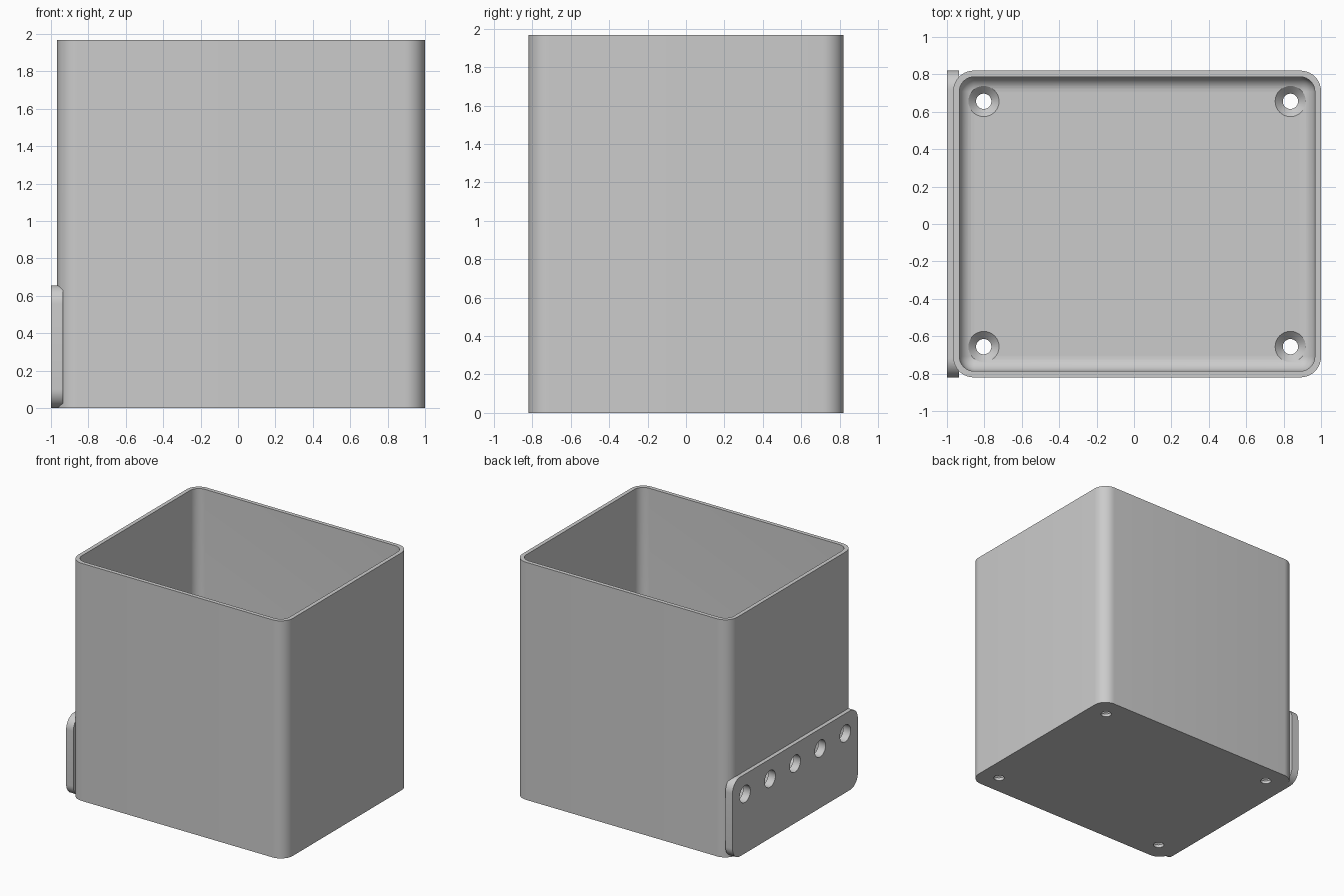
import bpy, bmesh, math
from mathutils import Matrix, Vector

if "Cube" in bpy.data.objects:
    bpy.data.objects.remove(bpy.data.objects["Cube"])

grey = bpy.data.materials.new("light grey")
grey.use_nodes = True
grey.diffuse_color = (0.6, 0.6, 0.6, 1)
grey.node_tree.nodes["Principled BSDF"].inputs["Base Color"].default_value = (0.6, 0.6, 0.6, 1)

WALL, FLOOR, HEIGHT = 0.033, 0.066, 1.967
BOX_X, HALF_X, HALF_Y = 0.0165, 0.9835, 0.82
OUTER_R, INNER_R = 0.11, 0.08


def rounded_rect(hx, hy, r, steps=10):
    """Counter-clockwise outline of a rectangle with round corners."""
    pts = []
    for q, (sx, sy) in enumerate([(1, 1), (-1, 1), (-1, -1), (1, -1)]):
        for i in range(steps + 1):
            a = (q + i / steps) * math.pi / 2
            pts.append((sx * (hx - r) + r * math.cos(a), sy * (hy - r) + r * math.sin(a)))
    return pts


def circle(r, n=32):
    return [(r * math.cos(i * math.tau / n), r * math.sin(i * math.tau / n)) for i in range(n)]


def loft(name, layers, matrix):
    """Closed solid through (outline, height) layers."""
    bm = bmesh.new()
    rings = [[bm.verts.new(matrix @ Vector((x, y, z))) for x, y in pts] for pts, z in layers]
    n = len(rings[0])
    for a, b in zip(rings, rings[1:]):
        for i in range(n):
            j = (i + 1) % n
            bm.faces.new((a[i], a[j], b[j], b[i]))
    bm.faces.new(rings[0][::-1])
    bm.faces.new(rings[-1])
    bmesh.ops.recalc_face_normals(bm, faces=bm.faces)
    mesh = bpy.data.meshes.new(name)
    bm.to_mesh(mesh)
    bm.free()
    mesh.materials.append(grey)
    obj = bpy.data.objects.new(name, mesh)
    bpy.context.collection.objects.link(obj)
    return obj


def combine(target, tool, operation):
    """Apply a boolean and discard the tool."""
    mod = target.modifiers.new(operation.title(), "BOOLEAN")
    mod.operation, mod.object, mod.solver = operation, tool, "EXACT"
    bpy.context.view_layer.objects.active = target
    bpy.ops.object.modifier_apply(modifier=mod.name)
    bpy.data.objects.remove(tool)


# Outer box
centre = Matrix.Translation((BOX_X, 0, 0))
outline = rounded_rect(HALF_X, HALF_Y, OUTER_R)
box = loft("open_box", [(outline, 0), (outline, HEIGHT)], centre)

# Mounting plate on the right side, local z running along +x
sideways = Matrix(((0, 0, 1, -1), (1, 0, 0, 0), (0, 1, 0, 0.328), (0, 0, 0, 1)))
plate_outline = rounded_rect(HALF_Y, 0.328, 0.1)
plate = loft("mounting_plate", [(plate_outline, 0), (plate_outline, 0.065)], sideways)
combine(box, plate, "UNION")

# Cavity with a rounded floor edge
layers = []
for i in range(9):
    a = (0.02 + 0.98 * i / 8) * math.pi / 2
    inset = INNER_R * (1 - math.sin(a))
    layers.append((rounded_rect(HALF_X - WALL - inset, HALF_Y - WALL - inset, INNER_R - inset),
                   FLOOR + INNER_R * (1 - math.cos(a))))
layers.append((layers[-1][0], HEIGHT + 0.1))
combine(box, loft("cavity_cutter", layers, centre), "DIFFERENCE")

# Countersunk screw holes in the floor
for x in (-0.82, 0.82):
    for y in (-0.656, 0.656):
        hole = loft("screw_cutter",
                    [(circle(0.041), -0.05), (circle(0.041), FLOOR - 0.041),
                     (circle(0.082), FLOOR), (circle(0.082), FLOOR + 0.05)],
                    Matrix.Translation((BOX_X + x, y, 0)))
        combine(box, hole, "DIFFERENCE")

# Row of holes through the plate and wall
for k in range(-2, 3):
    ring = circle(0.07)
    hole = loft("plate_hole_cutter", [(ring, -0.05), (ring, 0.15)],
                Matrix.Translation((0, 0.328 * k, 0.164)) @ sideways)
    combine(box, hole, "DIFFERENCE")

# Smooth the rounded edges, keep the rest crisp
bpy.ops.object.select_all(action="DESELECT")
box.select_set(True)
bpy.context.view_layer.objects.active = box
bpy.ops.object.shade_smooth_by_angle(angle=math.radians(30))
